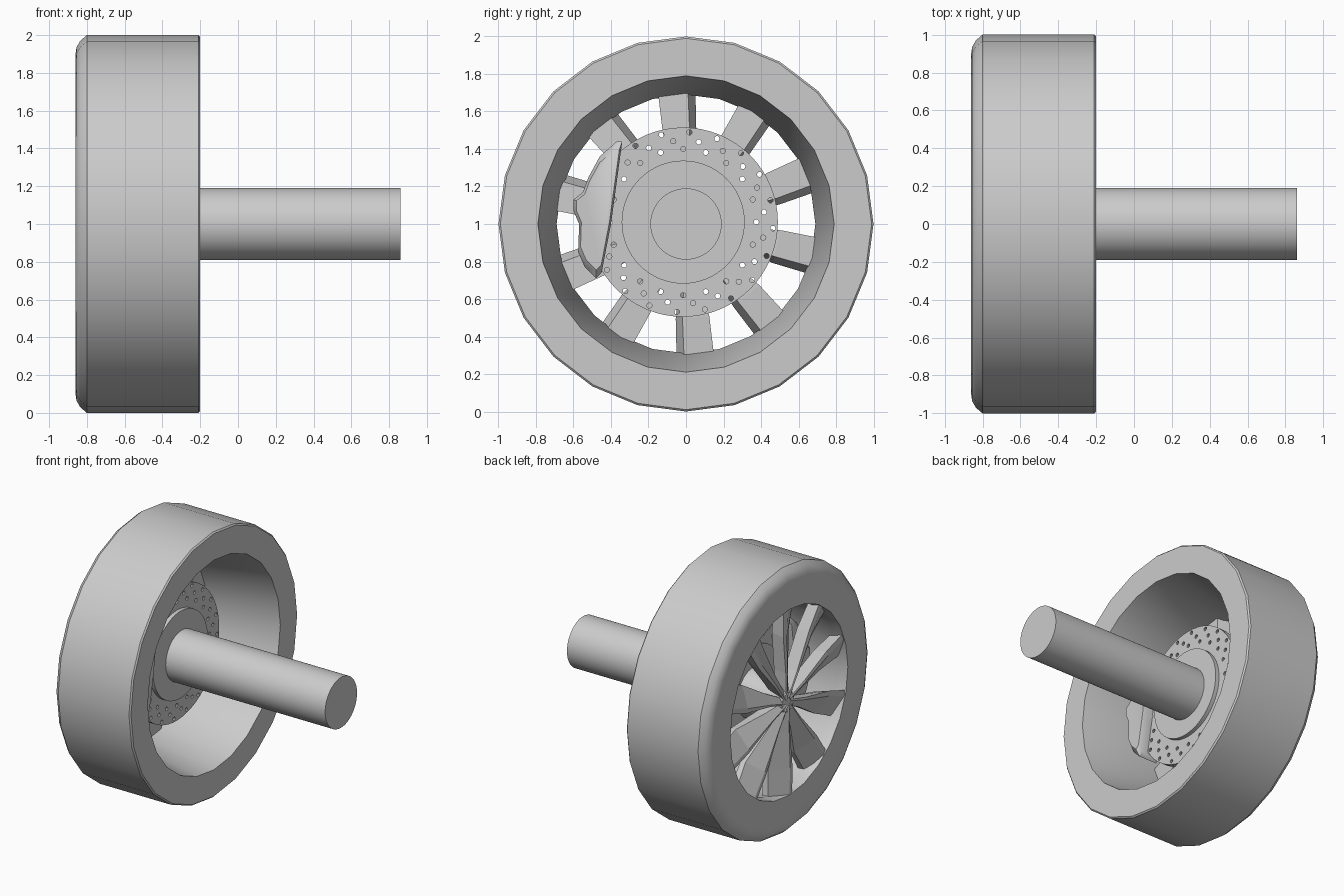
import bpy, bmesh
from math import sin, cos, pi, radians, degrees, atan2
from mathutils import Vector

if "Cube" in bpy.data.objects:
    bpy.data.objects.remove(bpy.data.objects["Cube"], do_unlink=True)

grey = bpy.data.materials.new("plain_grey")
grey.use_nodes = True
COLOUR = (0.6, 0.6, 0.6, 1)
grey.diffuse_color = COLOUR
grey.node_tree.nodes["Principled BSDF"].inputs["Base Color"].default_value = COLOUR


def finish(name, bm, smooth=None):
    """Turn a bmesh into an object with the shared material."""
    bmesh.ops.recalc_face_normals(bm, faces=bm.faces)
    mesh = bpy.data.meshes.new(name)
    bm.to_mesh(mesh)
    bm.free()
    mesh.materials.append(grey)
    ob = bpy.data.objects.new(name, mesh)
    bpy.context.collection.objects.link(ob)
    if smooth:
        bpy.ops.object.select_all(action='DESELECT')
        ob.select_set(True)
        bpy.context.view_layer.objects.active = ob
        bpy.ops.object.shade_smooth_by_angle(angle=radians(smooth))
    return ob


def around(x, r, a, cy=0, cz=1):
    """Point at distance r and angle a about the axle."""
    return Vector((x, cy + r * cos(a), cz + r * sin(a)))


def lathe(name, profile, sides, closed=False, cy=0, cz=1):
    """Revolve (x, radius) points about the axle; open profiles get end caps."""
    bm = bmesh.new()
    rings = [[bm.verts.new(around(x, r, 2 * pi * i / sides, cy, cz)) for i in range(sides)]
             for x, r in profile]
    pairs = list(zip(rings, rings[1:]))
    if closed:
        pairs.append((rings[-1], rings[0]))
    else:
        bm.faces.new(rings[0])
        bm.faces.new(rings[-1])
    for a, b in pairs:
        for i in range(sides):
            j = (i + 1) % sides
            bm.faces.new((a[i], a[j], b[j], b[i]))
    return finish(name, bm, 32)


def bridge(bm, sections):
    """Skin equal-length sections into a closed solid."""
    loops = [[bm.verts.new(p) for p in s] for s in sections]
    for a, b in zip(loops, loops[1:]):
        for i in range(len(a)):
            j = (i + 1) % len(a)
            bm.faces.new((a[i], a[j], b[j], b[i]))
    bm.faces.new(loops[0])
    bm.faces.new(loops[-1])


# Tyre with rounded outer shoulder and tapered inner barrel
lathe("tyre", [(-0.2, 0.79), (-0.2, 0.99), (-0.21, 1), (-0.8, 1), (-0.835, 0.97),
               (-0.855, 0.935), (-0.86, 0.9), (-0.86, 0.7), (-0.78, 0.69)], 24, closed=True)

# Axle, brake hub and wheel centre
lathe("axle", [(-0.5, 0.19), (0.86, 0.19)], 64)
lathe("brake_hub", [(-0.56, 0.328), (-0.47, 0.328)], 64, cy=-0.015, cz=1.01)
lathe("wheel_centre", [(-0.55, 0.19), (-0.74, 0.14), (-0.82, 0.1), (-0.85, 0.07)], 20)

# Brake disc drilled with swept rows of holes
disc = lathe("brake_disc", [(-0.55, 0.505), (-0.5, 0.505)], 64, cy=-0.015, cz=1.01)
bm = bmesh.new()
for row in range(20):
    for k, r in enumerate((0.39, 0.435, 0.48)):
        a = radians(row * 18 + k * 7)
        bridge(bm, [[around(x, r, a, -0.015, 1.01)
                     + Vector((0, 0.014 * cos(t * pi / 5), 0.014 * sin(t * pi / 5)))
                     for t in range(10)] for x in (-0.6, -0.45)])
drill = finish("disc_hole_cutter", bm)
drill.hide_render = True
drill.hide_set(True)
cut = disc.modifiers.new("holes", 'BOOLEAN')
cut.operation = 'DIFFERENCE'
cut.object = drill

# Ten tapered, tilted turbine spokes
for n in range(10):
    a = radians(94 + 36 * n)
    out = Vector((0, cos(a), sin(a)))
    side = Vector((0, -sin(a), cos(a)))
    bm = bmesh.new()
    sections = []
    for r, w, low, back in ((0.03, 0.02, -0.84, -0.76), (0.22, 0.04, -0.81, -0.74),
                            (0.5, 0.09, -0.77, -0.73), (0.71, 0.1, -0.79, -0.74)):
        base = Vector((0, 0, 1)) + out * r
        outline = ((-w, -0.85), (-w * 0.6, -0.855), (w, low), (w, back), (-w * 0.6, back))
        sections.append([base + side * t + Vector((x, 0, 0)) for t, x in outline])
    bridge(bm, sections)
    finish(f"spoke_{n + 1}", bm)

# Brake caliper clamped over the disc edge
outline = [(-0.34, 1.44), (-0.37, 1.44), (-0.46, 1.36), (-0.52, 1.25), (-0.55, 1.17),
           (-0.6, 1.13), (-0.6, 1.07), (-0.57, 1.0), (-0.575, 0.85), (-0.54, 0.77),
           (-0.48, 0.71), (-0.45, 0.74), (-0.4, 1.0)]
bm = bmesh.new()
bridge(bm, [[Vector((x, -0.47 + (y + 0.47) * s, 1.08 + (z - 1.08) * s)) for y, z in outline]
            for x, s in ((-0.63, 0.85), (-0.6, 1), (-0.45, 1), (-0.42, 0.88))])
finish("brake_caliper", bm, 40)
